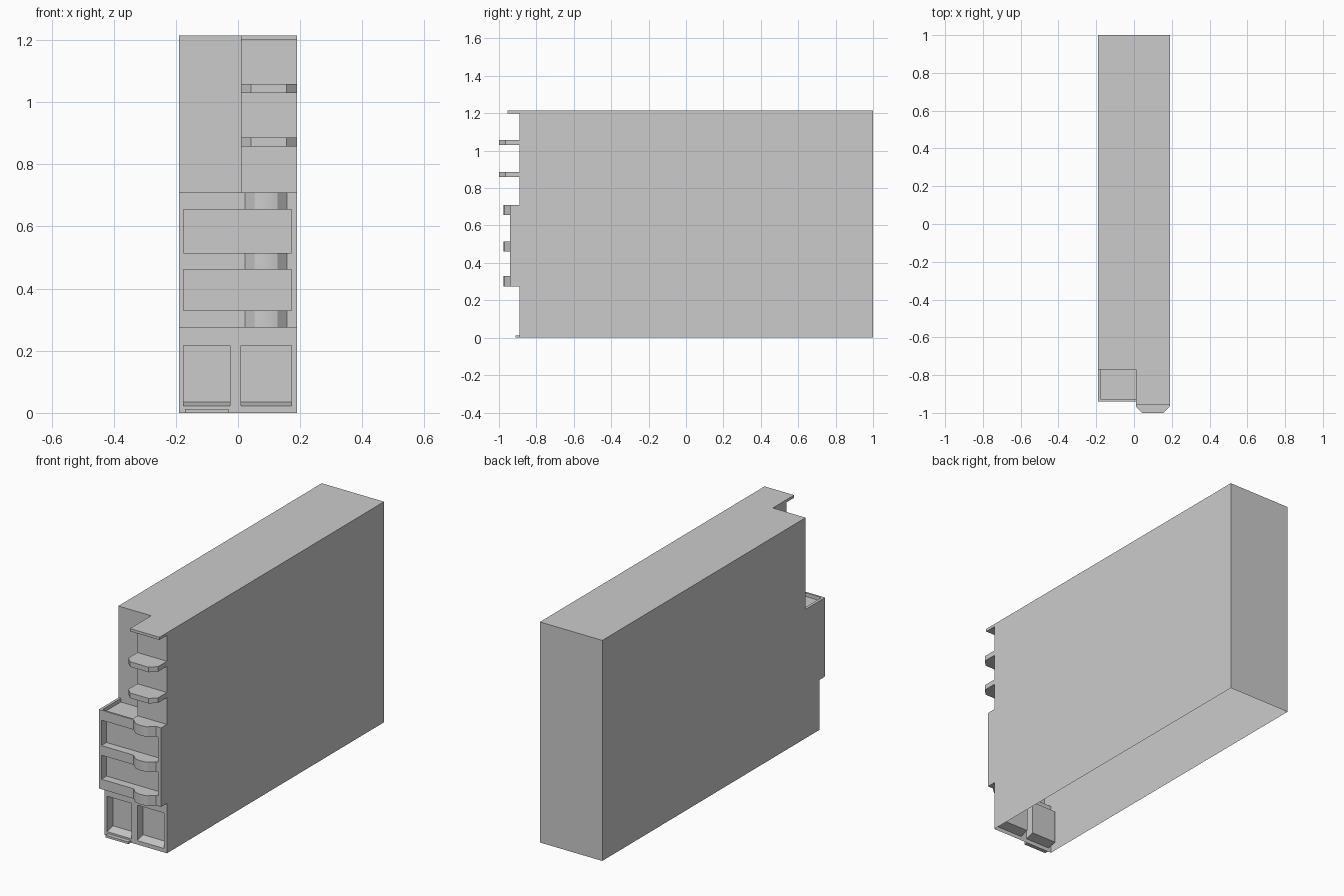
import bpy, bmesh, math

if "Cube" in bpy.data.objects:
    bpy.data.objects.remove(bpy.data.objects["Cube"])


def prism(name, pts, axis, a, b):
    """Extrude a 2D profile along an axis: 'z' uses (x, y) points, 'x' uses (y, z)."""
    bm = bmesh.new()
    place = (lambda p, t: (p[0], p[1], t)) if axis == 'z' else (lambda p, t: (t, p[0], p[1]))
    face = bm.faces.new([bm.verts.new(place(p, a)) for p in pts])
    new = bmesh.ops.extrude_face_region(bm, geom=[face])['geom']
    offset = (0, 0, b - a) if axis == 'z' else (b - a, 0, 0)
    bmesh.ops.translate(bm, vec=offset, verts=[v for v in new if isinstance(v, bmesh.types.BMVert)])
    bmesh.ops.recalc_face_normals(bm, faces=bm.faces)
    me = bpy.data.meshes.new(name)
    bm.to_mesh(me)
    bm.free()
    ob = bpy.data.objects.new(name, me)
    bpy.context.collection.objects.link(ob)
    return ob


def box(name, x0, x1, y0, y1, z0, z1):
    return prism(name, [(x0, y0), (x1, y0), (x1, y1), (x0, y1)], 'z', z0, z1)


def carve(target, cutter):
    mod = target.modifiers.new("cut", 'BOOLEAN')
    mod.operation, mod.solver, mod.object = 'DIFFERENCE', 'EXACT', cutter
    bpy.context.view_layer.objects.active = target
    bpy.ops.object.modifier_apply(modifier=mod.name)
    bpy.data.objects.remove(cutter)


# Main housing block
housing = box("housing", -.19, .19, -.94, 1, 0, 1.215)

# Stepped front: upper L-shaped cut and lower set-back
carve(housing, prism("upper_cut", [(-.3, -2), (.3, -2), (.3, -.89), (.01, -.89),
                                   (.01, -.77), (-.3, -.77)], 'z', .71, 2))
carve(housing, box("lower_cut", -.3, .3, -2, -.89, -1, .275))

# Shallow tray on the ledge
carve(housing, box("tray_cut", -.175, .01, -.93, -.77, .69, .8))

# Two wide recesses in the middle block
for z0, z1 in ((.33, .462), (.515, .655)):
    carve(housing, box("recess_cut", -.175, .172, -2, -.895, z0, z1))

# Two lower pockets with a sloping sill
for x0, x1 in ((-.175, -.025), (.01, .172)):
    carve(housing, prism("pocket_cut", [(-.95, .022), (-.89, .022), (-.84, .035),
                                        (-.84, .217), (-.95, .217)], 'x', x0, x1))

# The housing is a shell, open underneath
bm = bmesh.new()
bm.from_mesh(housing.data)
under = [f for f in bm.faces if all(abs(v.co.z) < 1e-4 for v in f.verts)]
bmesh.ops.delete(bm, geom=under, context='FACES')
bm.to_mesh(housing.data)
bm.free()

# Top tab and small bottom lip
box("top_tab", .01, .19, -.955, -.89, 1.2, 1.215)
box("bottom_lip", -.17, -.03, -.912, -.89, 0, .012)

# Two handle fins with clipped corners
fin = [(.01, -.89), (.01, -.968), (.042, -1), (.156, -1), (.19, -.966), (.19, -.89)]
for i, (z0, z1) in enumerate(((.858, .886), (1.03, 1.058))):
    prism(f"handle_fin_{i + 1}", fin, 'z', z0, z1)

# Three latch tabs with a gently bowed front
bow = [(.09 - .042 * math.cos(math.pi * t / 6), -.964 - .011 * math.sin(math.pi * t / 6))
       for t in range(7)]
latch = [(.022, -.94), *bow, (.158, -.94)]
for i, (z0, z1) in enumerate(((.275, .33), (.462, .515), (.655, .71))):
    ob = prism(f"latch_tab_{i + 1}", latch, 'z', z0, z1)
    bpy.ops.object.select_all(action='DESELECT')
    ob.select_set(True)
    bpy.context.view_layer.objects.active = ob
    bpy.ops.object.shade_smooth_by_angle(angle=math.radians(25))
